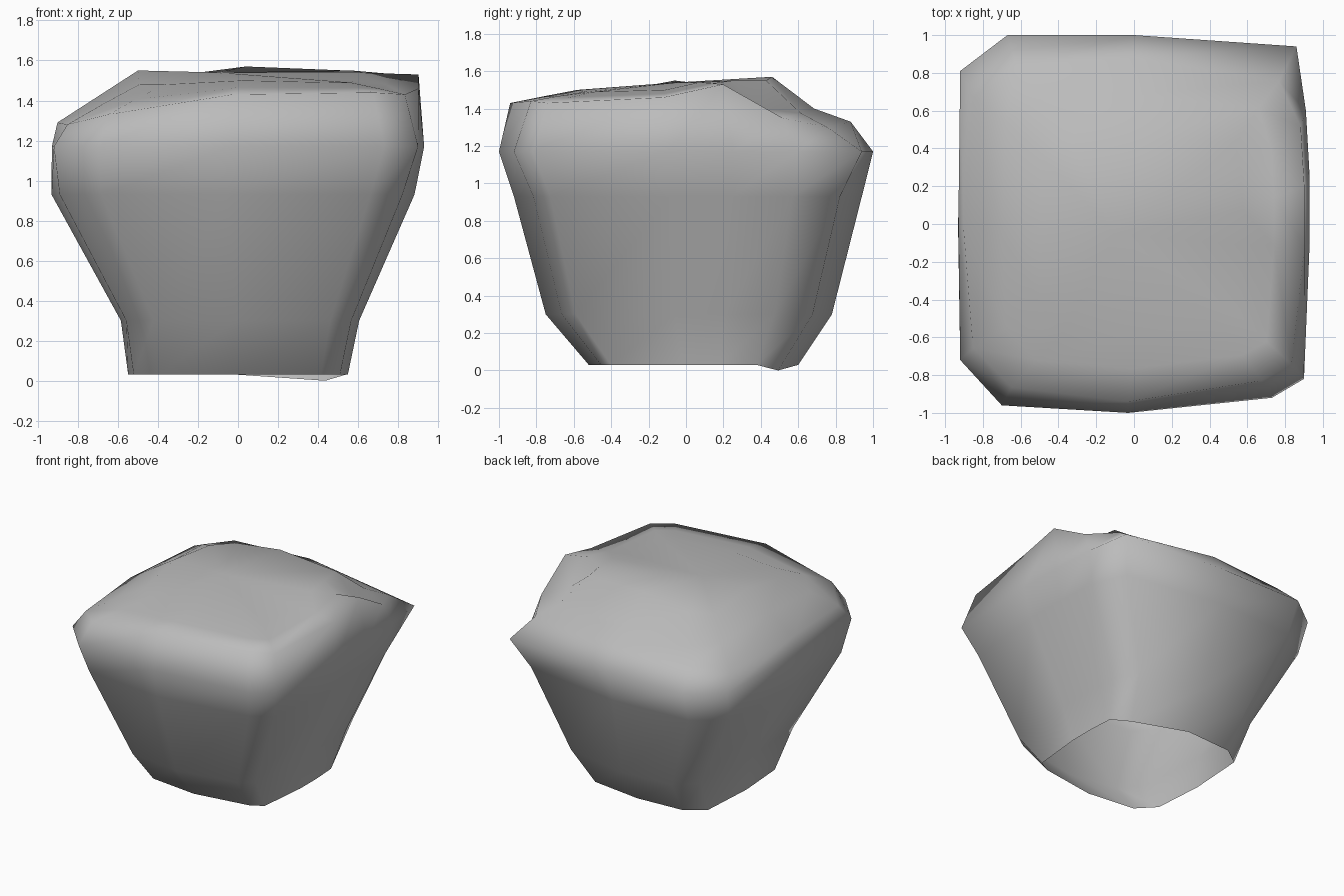
import bpy
import bmesh

cube = bpy.data.objects.get("Cube")
if cube:
    bpy.data.objects.remove(cube, do_unlink=True)

# Widest outline of the boulder, counter-clockwise from the front corner
OUTLINE = [(-.70, -.96), (-.03, -1), (.73, -.92), (.90, -.82), (.93, -.1),
           (.93, .25), (.91, .6), (.86, .94), (0, 1), (-.67, 1),
           (-.92, .81), (-.93, 0), (-.92, -.72)]
COUNT = len(OUTLINE)
CORNERS = (0, 2, 3, 9, 10, 12)
BLUNT_CORNER = 7
BACK = (6, 7, 8, 9)

# Uneven heights of the upper rim and of the crown inside it
RIM = [1.33, 1.43, 1.44, 1.43, 1.46, 1.53, 1.35, 1.3, 1.33, 1.32, 1.28, 1.29, 1.28]
CROWN = [1.48, 1.5, 1.49, 1.49, 1.5, 1.54, 1.55, 1.55, 1.57, 1.52, 1.5, 1.55, 1.48]
FOOT = [.03] * COUNT
FOOT[BLUNT_CORNER] = 0

# Slope between rim and crown, hollowed at the back
SHOULDER = [(a + b) / 2 - (.05 if i in BACK else 0)
            for i, (a, b) in enumerate(zip(RIM, CROWN))]


def add_ring(bm, heights, scale_x, scale_y, shift_x=0, shift_y=0, corner=1, blunt=1):
    """One scaled copy of the outline, its corners drawn in by factors."""
    ring = []
    for i, ((x, y), z) in enumerate(zip(OUTLINE, heights)):
        pull = corner if i in CORNERS else blunt if i == BLUNT_CORNER else 1
        ring.append(bm.verts.new((x * scale_x * pull + shift_x,
                                  y * scale_y * pull + shift_y, z)))
    return ring


def bridge(bm, lower, upper):
    for i in range(COUNT):
        j = (i + 1) % COUNT
        bm.faces.new((lower[i], lower[j], upper[j], upper[i]))


# Stack the rings from the narrow open foot to the crown
bm = bmesh.new()
rings = [
    add_ring(bm, FOOT, .59, .56, 0, .04, .96, .86),
    add_ring(bm, [.3] * COUNT, .64, .765, .01, .015, .965, .92),
    add_ring(bm, [.93] * COUNT, .975, .93, -.025, .01, .965, .93),
    add_ring(bm, [1.17] * COUNT, 1, 1),
    add_ring(bm, RIM, .97, .91, 0, -.03, .955, .92),
    add_ring(bm, SHOULDER, .775, .725, .02, -.04, .98, .96),
    add_ring(bm, CROWN, .58, .52, .04, -.06),
]
for lower, upper in zip(rings, rings[1:]):
    bridge(bm, lower, upper)

# Close the top with a fan
peak = bm.verts.new((-.1, -.05, 1.54))
for i in range(COUNT):
    bm.faces.new((rings[-1][i], rings[-1][(i + 1) % COUNT], peak))

mesh = bpy.data.meshes.new("boulder")
bm.to_mesh(mesh)
bm.free()
mesh.shade_smooth()
boulder = bpy.data.objects.new("boulder", mesh)
bpy.context.collection.objects.link(boulder)

# Plain grey stone
stone = bpy.data.materials.new("grey stone")
stone.use_nodes = True
colour = (.5, .5, .5, 1)
stone.diffuse_color = colour
stone.node_tree.nodes["Principled BSDF"].inputs["Base Color"].default_value = colour
mesh.materials.append(stone)
